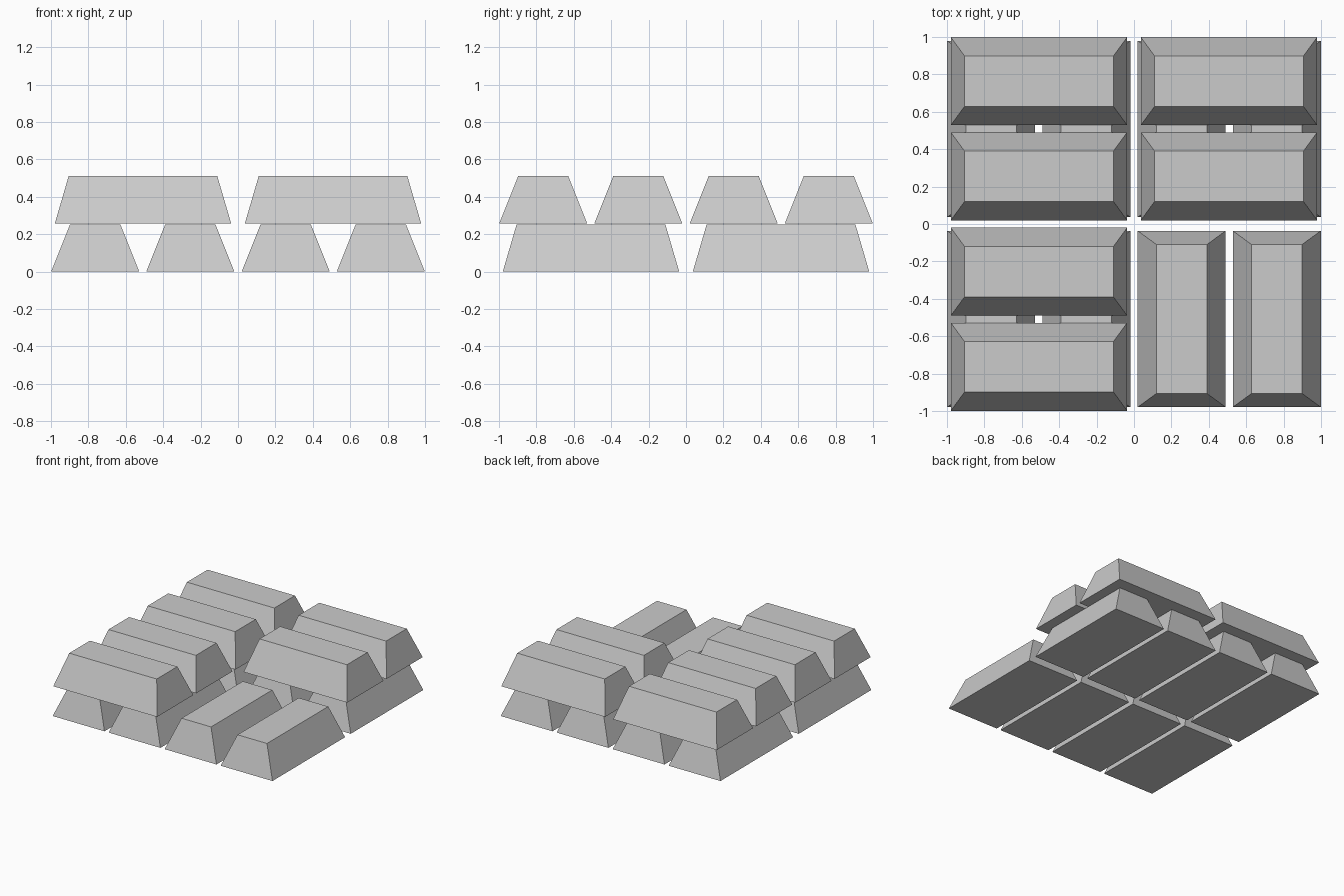
import bpy, bmesh

if "Cube" in bpy.data.objects:
    bpy.data.objects.remove(bpy.data.objects["Cube"])

WIDTH, LENGTH, HEIGHT = 0.471, 0.943, 0.253    # ingot base size
TOP_WIDTH, TOP_LENGTH = 0.268, 0.795           # ingot top size
SHORT = (-0.7635, -0.255, 0.255, 0.7635)       # spacing across the bars
LONG = (-0.508, 0.508)                         # spacing along the bars


def ingot(name, x, y, z, along_x):
    """Tapered bar: a cube with its top face shrunk."""
    bm = bmesh.new()
    bmesh.ops.create_cube(bm, size=1)
    for v in bm.verts:
        top = v.co.z > 0
        w = (TOP_WIDTH if top else WIDTH) * v.co.x
        l = (TOP_LENGTH if top else LENGTH) * v.co.y
        v.co = (l, w, 0) if along_x else (w, l, 0)
        v.co.z = HEIGHT if top else 0
    bmesh.ops.recalc_face_normals(bm, faces=bm.faces[:])
    mesh = bpy.data.meshes.new(name)
    bm.to_mesh(mesh)
    bm.free()
    obj = bpy.data.objects.new(name, mesh)
    obj.location = (x, y, z)
    bpy.context.collection.objects.link(obj)


# Bottom layer runs front to back, upper layer runs side to side
for s in SHORT:
    for l in LONG:
        ingot("lower_ingot", s, l, 0, False)
        # Front right corner of the upper layer is left empty
        if not (l > 0 and s < 0):
            ingot("upper_ingot", l, s, 0.257, True)
